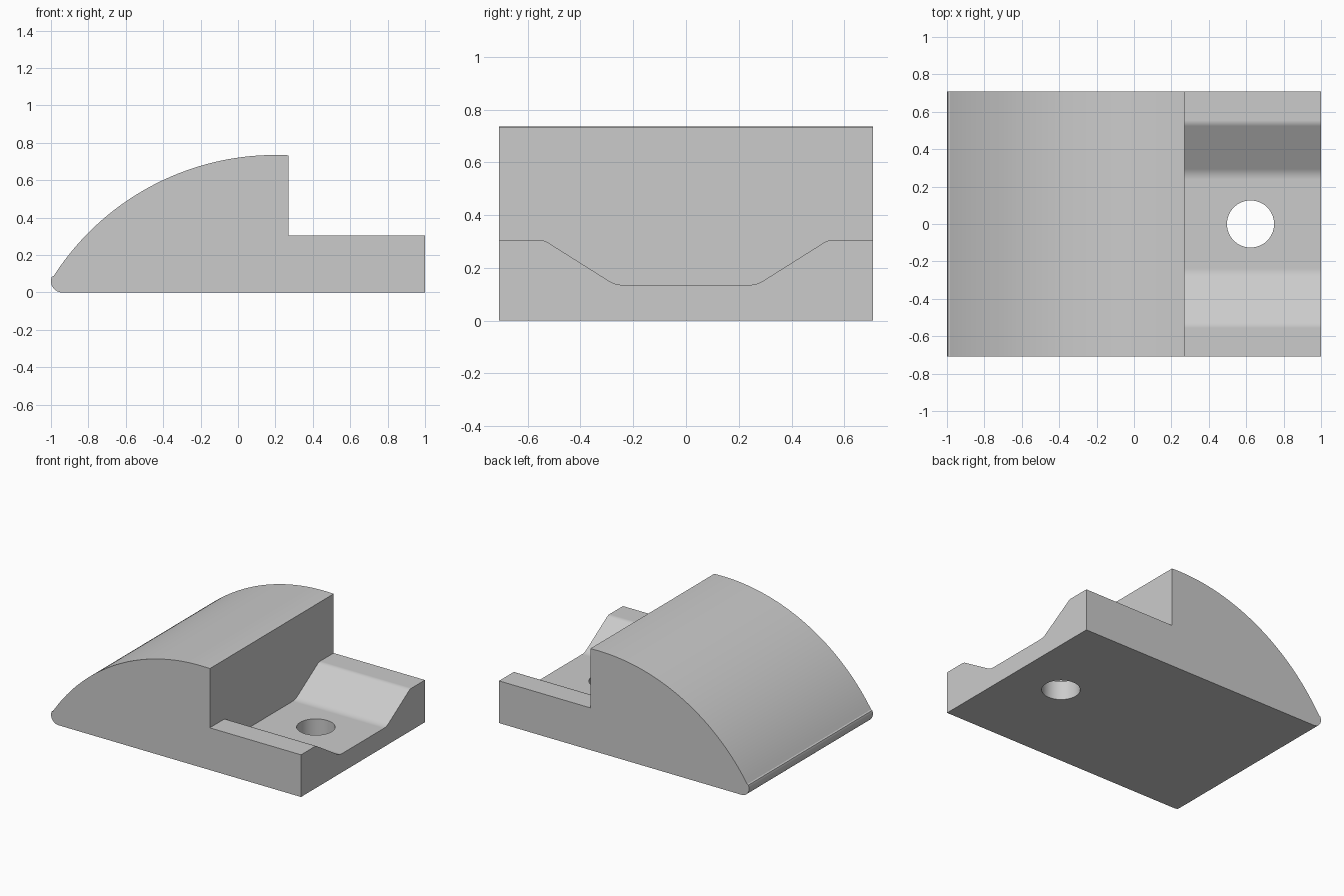
import bpy, bmesh
from math import radians, cos, sin, atan2, pi
from mathutils import Vector, Matrix

if "Cube" in bpy.data.objects:
    bpy.data.objects.remove(bpy.data.objects["Cube"])

HALF_WIDTH = 0.708
STEP_X = 0.27
TOP_Z, LEDGE_Z, FLOOR_Z = 0.735, 0.305, 0.135

grey = bpy.data.materials.new("light grey")
grey.use_nodes = True
colour = (0.6, 0.6, 0.6, 1)
grey.diffuse_color = colour
grey.node_tree.nodes["Principled BSDF"].inputs["Base Color"].default_value = colour


def arc(cx, cz, r, start, end, steps):
    """Points along an arc, angles in radians."""
    angles = [start + (end - start) * i / steps for i in range(steps + 1)]
    return [(cx + r * cos(a), cz + r * sin(a)) for a in angles]


def rounded(prev, corner, nxt, setback, steps=6):
    """Soft corner between two straight runs."""
    p, c, n = Vector(prev), Vector(corner), Vector(nxt)
    a, b = c + (p - c).normalized() * setback, c + (n - c).normalized() * setback
    ts = [i / steps for i in range(steps + 1)]
    return [tuple(a * (1 - t) ** 2 + c * 2 * t * (1 - t) + b * t * t) for t in ts]


def new_object(name, bm):
    bmesh.ops.recalc_face_normals(bm, faces=bm.faces)
    mesh = bpy.data.meshes.new(name)
    bm.to_mesh(mesh)
    bm.free()
    mesh.materials.append(grey)
    obj = bpy.data.objects.new(name, mesh)
    bpy.context.collection.objects.link(obj)
    return obj


def prism(name, points, place, depth):
    """Extrude a closed profile by the vector depth."""
    bm = bmesh.new()
    face = bm.faces.new([bm.verts.new(place(u, v)) for u, v in points])
    sweep = bmesh.ops.extrude_face_region(bm, geom=[face])
    verts = [g for g in sweep["geom"] if isinstance(g, bmesh.types.BMVert)]
    bmesh.ops.translate(bm, verts=verts, vec=depth)
    return new_object(name, bm)


# Body: domed side profile with a small rounded nose
dome_x, dome_r, nose_r = 0.2, 1.41, 0.06
nose_x = -1 + nose_r
dome_z = TOP_Z - dome_r
join = atan2(nose_r - dome_z, nose_x - dome_x)
profile = [(1, 0), (1, TOP_Z)]
profile += arc(dome_x, dome_z, dome_r, pi / 2 - 0.05, join, 48)
profile += arc(nose_x, nose_r, nose_r, join, 1.5 * pi, 14)[1:]
body = prism("clamp_body", profile,
             lambda x, z: (x, -HALF_WIDTH, z), (0, 2 * HALF_WIDTH, 0))

# Step cutter: leaves the low ledge with its sloped trough
top, floor = (0.538, LEDGE_Z), (0.268, FLOOR_Z)
half = rounded((1, LEDGE_Z), top, floor, 0.017)
half += rounded(top, floor, (0, FLOOR_Z), 0.03)
trough = [(1, 1), (1, LEDGE_Z)] + half
trough += [(-y, z) for y, z in reversed(trough)]
step_cutter = prism("step_cutter", trough,
                    lambda y, z: (STEP_X, y, z), (1, 0, 0))

# Bolt hole cutter
bm = bmesh.new()
bmesh.ops.create_cone(bm, cap_ends=True, segments=64, radius1=0.126, radius2=0.126,
                      depth=1, matrix=Matrix.Translation((0.623, 0, 0.1)))
hole_cutter = new_object("hole_cutter", bm)

# Cut the body, then drop the cutters
bpy.context.view_layer.objects.active = body
for cutter in (step_cutter, hole_cutter):
    mod = body.modifiers.new("cut", "BOOLEAN")
    mod.operation = "DIFFERENCE"
    mod.solver = "EXACT"
    mod.object = cutter
    cutter.hide_render = True
    bpy.ops.object.modifier_apply(modifier=mod.name)
    bpy.data.objects.remove(cutter)

# Smooth curves with crisp edges
bpy.ops.object.select_all(action="DESELECT")
body.select_set(True)
bpy.ops.object.shade_smooth_by_angle(angle=radians(30))
weighted = body.modifiers.new("flat_faces", "WEIGHTED_NORMAL")
weighted.keep_sharp = True
